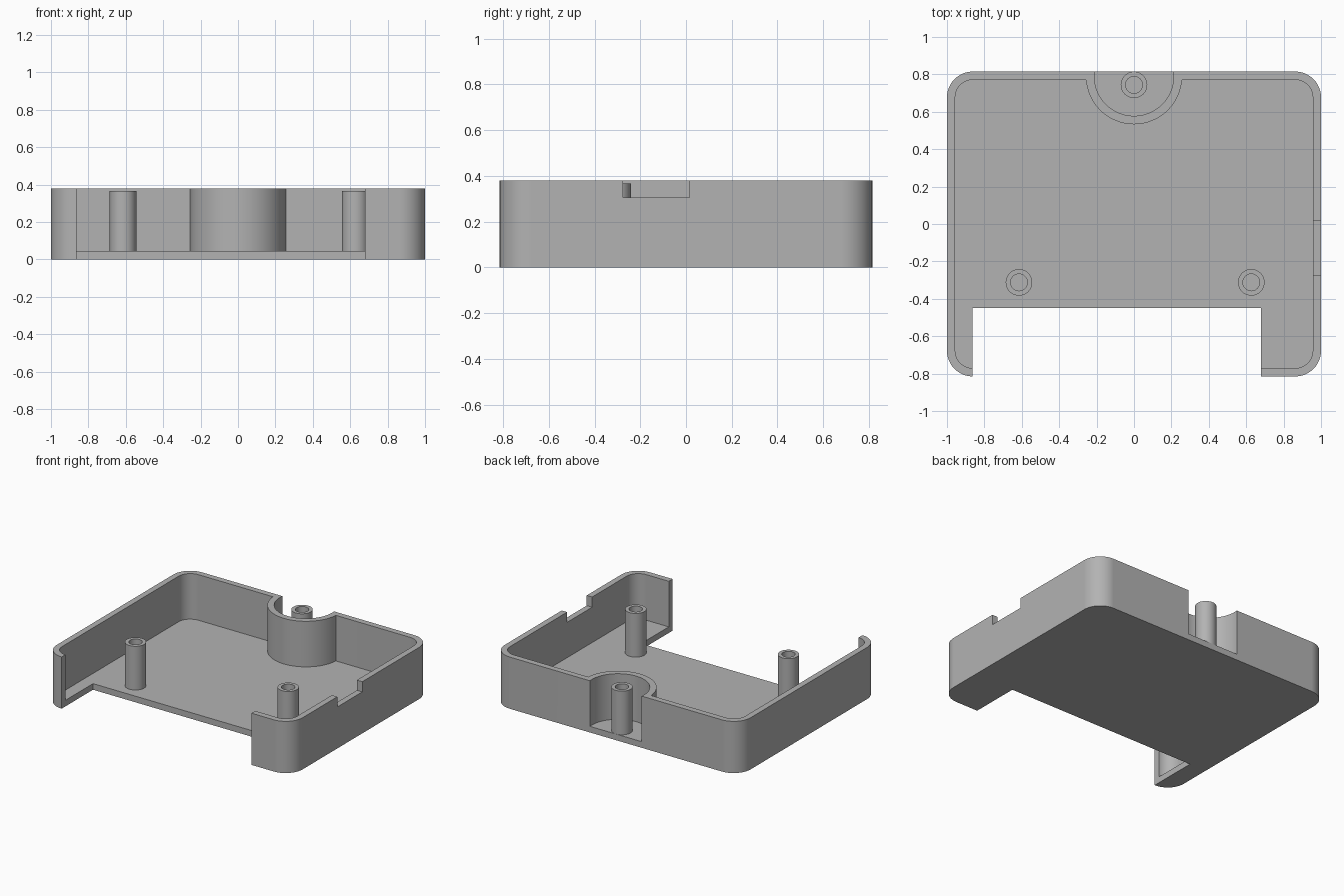
import bpy, bmesh
from math import cos, sin, pi

cube = bpy.data.objects.get("Cube")
if cube:
    bpy.data.objects.remove(cube, do_unlink=True)

grey = bpy.data.materials.new("plain grey")
grey.use_nodes = True
grey.diffuse_color = (0.45, 0.45, 0.45, 1)
grey.node_tree.nodes["Principled BSDF"].inputs["Base Color"].default_value = grey.diffuse_color

# Main sizes
HALF_X, HALF_Y, HEIGHT = 1.0, 0.815, 0.38
WALL, FLOOR, CORNER = 0.044, 0.045, 0.138
BAY_Y, BAY_IN, BAY_OUT = 0.79, 0.212, 0.257
POST_TOP, POST_R, HOLE_R = 0.366, 0.071, 0.045


def arc(cx, cy, r, start, end, steps):
    return [(cx + r * cos(start + (end - start) * i / steps),
             cy + r * sin(start + (end - start) * i / steps)) for i in range(steps + 1)]


def rounded_rect(hx, hy, r):
    pts = []
    for k, (sx, sy) in enumerate([(1, 1), (-1, 1), (-1, -1), (1, -1)]):
        pts += arc(sx * (hx - r), sy * (hy - r), r, k * pi / 2, (k + 1) * pi / 2, 12)
    return pts


def circle(cx, cy, r):
    return arc(cx, cy, r, 0, 2 * pi, 64)[:-1]


def rect(x0, x1, y0, y1):
    return [(x0, y0), (x1, y0), (x1, y1), (x0, y1)]


def add_object(name, bm):
    bmesh.ops.recalc_face_normals(bm, faces=bm.faces)
    mesh = bpy.data.meshes.new(name)
    bm.to_mesh(mesh)
    bm.free()
    mesh.materials.append(grey)
    obj = bpy.data.objects.new(name, mesh)
    bpy.context.collection.objects.link(obj)
    return obj


def prism(name, pts, z0, z1):
    bm = bmesh.new()
    base = bm.faces.new([bm.verts.new((x, y, z0)) for x, y in pts])
    top = bmesh.ops.extrude_face_region(bm, geom=[base])["geom"]
    verts = [v for v in top if isinstance(v, bmesh.types.BMVert)]
    bmesh.ops.translate(bm, verts=verts, vec=(0, 0, z1 - z0))
    return add_object(name, bm)


def cut(target, cutter):
    mod = target.modifiers.new("cut", "BOOLEAN")
    mod.operation, mod.solver, mod.object = "DIFFERENCE", "EXACT", cutter
    bpy.context.view_layer.objects.active = target
    bpy.ops.object.modifier_apply(modifier=mod.name)
    bpy.data.objects.remove(cutter, do_unlink=True)


def screw_post(name, x, y):
    # Lathed tube with a blind hole
    bm = bmesh.new()
    profile = [(POST_R, FLOOR - 0.01), (POST_R, POST_TOP), (HOLE_R, POST_TOP),
               (HOLE_R, FLOOR + 0.005), (0, FLOOR + 0.005)]
    verts = [bm.verts.new((r, 0, z)) for r, z in profile]
    edges = [bm.edges.new(pair) for pair in zip(verts, verts[1:])]
    bmesh.ops.spin(bm, geom=verts + edges, cent=(0, 0, 0), axis=(0, 0, 1),
                   angle=2 * pi, steps=40, use_merge=True)
    bmesh.ops.remove_doubles(bm, verts=bm.verts, dist=0.0001)
    obj = add_object(name, bm)
    obj.location = (x, y, 0)
    return obj


# Tray shell: the cavity leaves the curved bay wall standing
tray = prism("tray", rounded_rect(HALF_X, HALF_Y, CORNER), 0, HEIGHT)
cavity = prism("cavity_cutter", rounded_rect(HALF_X - WALL, HALF_Y - WALL, CORNER - WALL), FLOOR, 1)
cut(cavity, prism("bay_core", circle(0, BAY_Y, BAY_OUT), -1, 2))
cut(tray, cavity)

# Round bay open to the back, wide front opening, notch in the left wall
cut(tray, prism("bay_cutter", circle(0, BAY_Y, BAY_IN), FLOOR, 1))
cut(tray, prism("front_cutter", rect(-0.864, 0.68, -1, -0.45), -1, 1))
cut(tray, prism("notch_cutter", rect(0.9, 1.1, -0.275, 0.015), 0.305, 1))

# Screw posts
parts = [tray,
         screw_post("right_post", -0.615, -0.312),
         screw_post("left_post", 0.627, -0.312),
         screw_post("back_post", 0, 0.744)]

# Smooth the curves, keep the flat walls flat
bpy.ops.object.select_all(action="DESELECT")
for obj in parts:
    obj.select_set(True)
bpy.context.view_layer.objects.active = tray
bpy.ops.object.shade_smooth_by_angle(angle=pi / 6)
for obj in parts:
    mod = obj.modifiers.new("flat walls", "WEIGHTED_NORMAL")
    mod.keep_sharp = True
